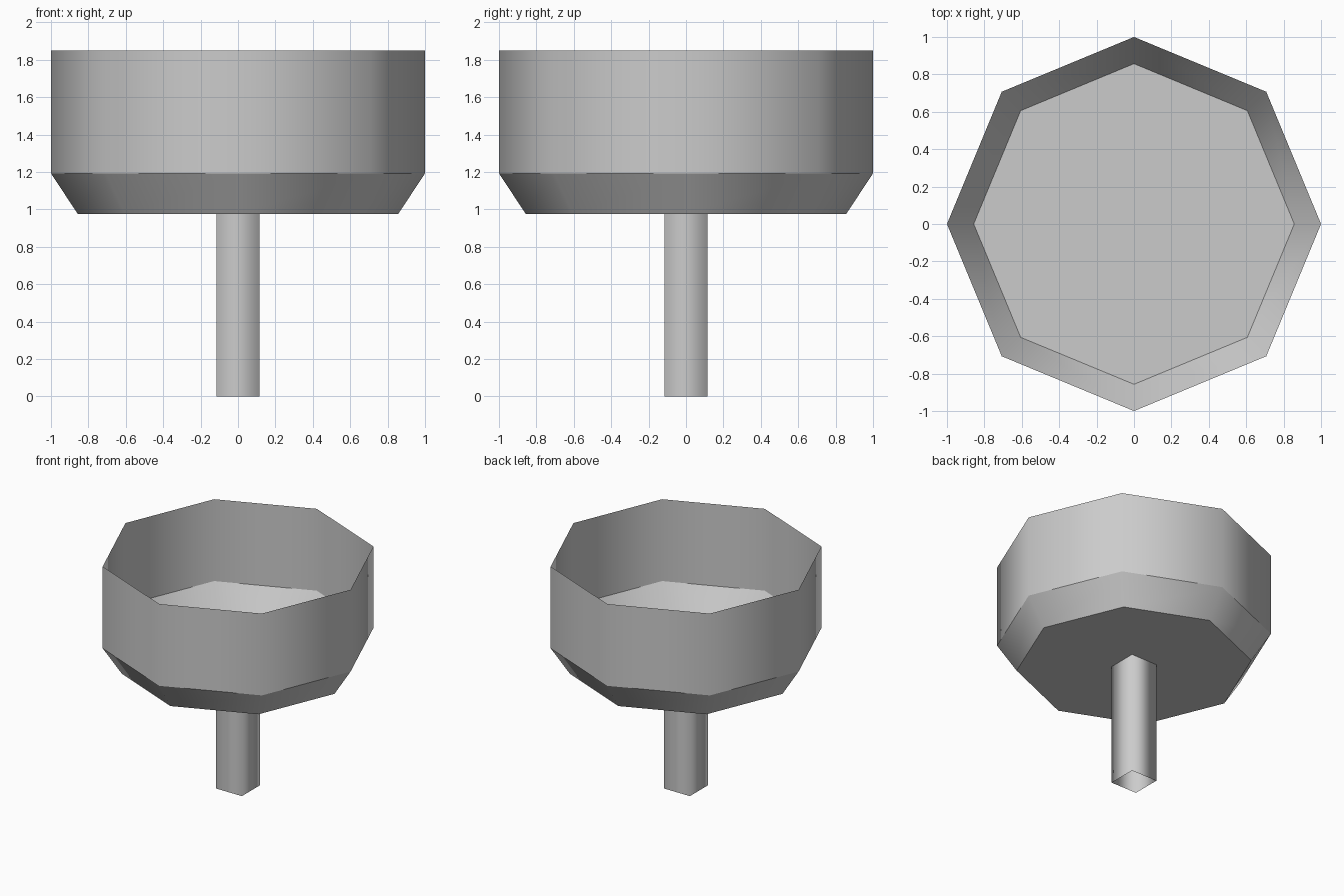
import bpy
import bmesh
from math import cos, sin, tau, pi, sqrt

cube = bpy.data.objects.get("Cube")
if cube:
    bpy.data.objects.remove(cube, do_unlink=True)

# Single plain grey
grey = bpy.data.materials.new("light grey")
grey.use_nodes = True
colour = (0.6, 0.6, 0.6, 1)
grey.diffuse_color = colour
grey.node_tree.nodes["Principled BSDF"].inputs["Base Color"].default_value = colour


def ring(bm, radius, z, sides, turn=0):
    return [bm.verts.new((radius * cos(tau * i / sides + turn),
                          radius * sin(tau * i / sides + turn), z))
            for i in range(sides)]


def finish(name, bm, smooth):
    mesh = bpy.data.meshes.new(name)
    for face in bm.faces:
        face.smooth = smooth
    bm.to_mesh(mesh)
    bm.free()
    mesh.materials.append(grey)
    obj = bpy.data.objects.new(name, mesh)
    bpy.context.collection.objects.link(obj)


def band(name, low, high, sides, turn=0):
    """Open sheet between two (radius, height) rings."""
    bm = bmesh.new()
    a = ring(bm, *low, sides, turn)
    b = ring(bm, *high, sides, turn)
    for i in range(sides):
        j = (i + 1) % sides
        bm.faces.new((a[i], a[j], b[j], b[i]))
    finish(name, bm, True)


SIDES = 8
base, shoulder, rim = (0.857, 0.976), (1.0, 1.193), (1.0, 1.85)

# Thin open bowl: upright wall, sloped underside, flat floor
band("bowl_wall", shoulder, rim, SIDES)
band("bowl_slope", base, shoulder, SIDES)
bm = bmesh.new()
bm.faces.new(ring(bm, *base, SIDES))
finish("bowl_floor", bm, False)

# Hollow square stem, open at the bottom
stem_radius = 0.115 * sqrt(2)
band("stem", (stem_radius, 0), (stem_radius, base[1]), 4, pi / 4)
